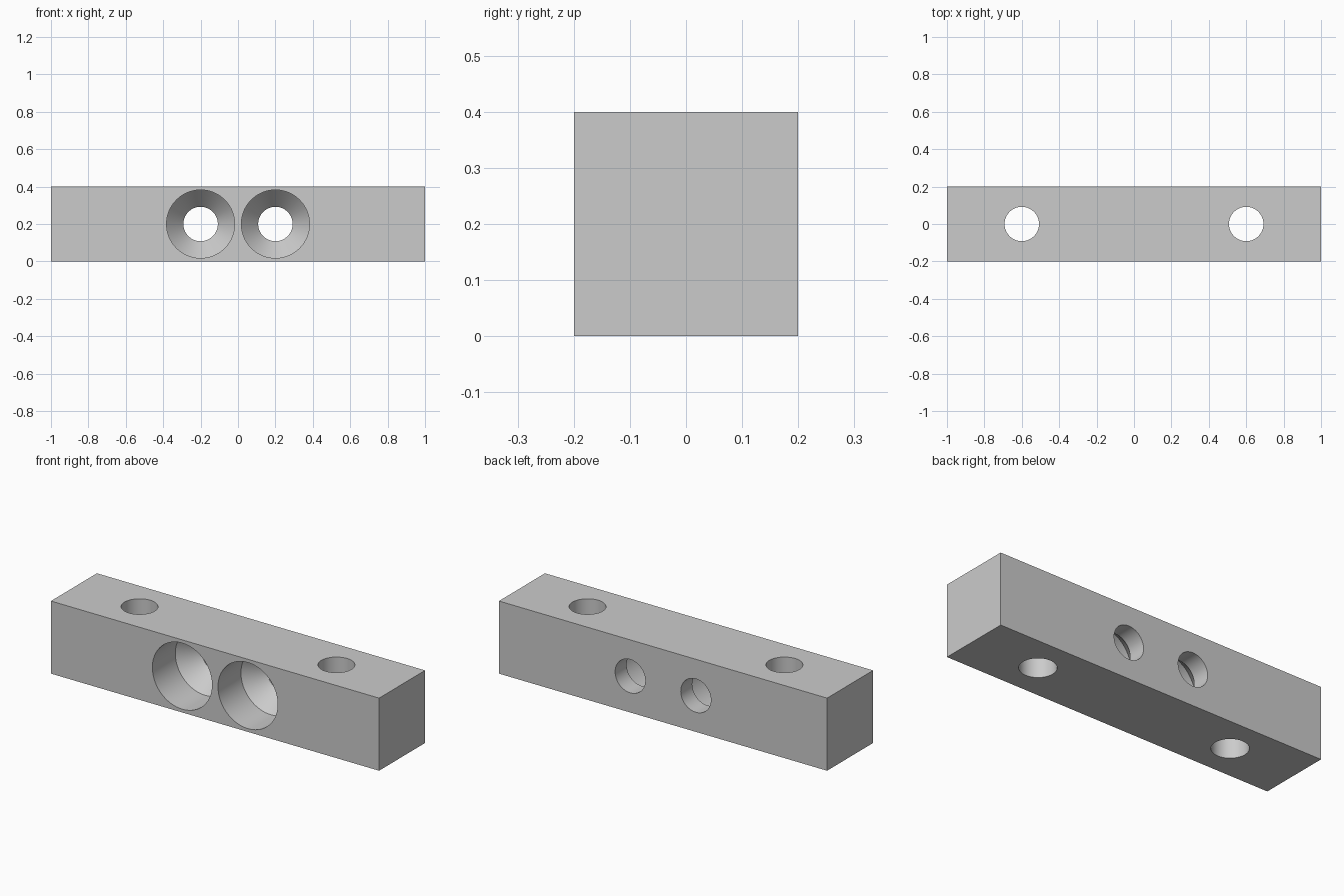
import bpy, bmesh, math
from mathutils import Matrix

old = bpy.data.objects.get("Cube")
if old:
    bpy.data.objects.remove(old, do_unlink=True)

LENGTH, SIDE = 2.0, 0.4
BORE, COUNTERBORE = 0.092, 0.182
SEGMENTS = 96

grey = bpy.data.materials.new("light_grey")
grey.use_nodes = True
colour = (0.6, 0.6, 0.6, 1)
grey.diffuse_color = colour
grey.node_tree.nodes["Principled BSDF"].inputs["Base Color"].default_value = colour


def lathe_cutter(name, profile, matrix):
    """Closed solid turned about its local z axis from (radius, height) points."""
    bm = bmesh.new()
    rings = []
    for r, h in profile:
        angles = [2 * math.pi * i / SEGMENTS for i in range(SEGMENTS)]
        rings.append([bm.verts.new((r * math.cos(a), r * math.sin(a), h)) for a in angles])
    for low, high in zip(rings, rings[1:]):
        for i in range(SEGMENTS):
            j = (i + 1) % SEGMENTS
            bm.faces.new((low[i], low[j], high[j], high[i]))
    bm.faces.new(rings[0][::-1])
    bm.faces.new(rings[-1])
    bmesh.ops.recalc_face_normals(bm, faces=bm.faces)
    mesh = bpy.data.meshes.new(name)
    bm.to_mesh(mesh)
    bm.free()
    mesh.materials.append(grey)
    ob = bpy.data.objects.new(name, mesh)
    bpy.context.collection.objects.link(ob)
    ob.matrix_world = matrix
    ob.hide_render = True
    return ob


# Square bar
bpy.ops.mesh.primitive_cube_add(size=1, location=(0, 0, SIDE / 2))
bar = bpy.context.object
bar.name = "mounting_bar"
bar.scale = (LENGTH, SIDE, SIDE)
bpy.ops.object.transform_apply(location=False, rotation=False, scale=True)
bar.data.materials.append(grey)

# Plain vertical holes near the ends, conical-bottomed counterbores in the middle
plain = [(BORE, -0.3), (BORE, 0.3)]
stepped = [(COUNTERBORE, -0.3), (COUNTERBORE, 0), (BORE, 0.1), (BORE, 0.3)]
along_y = Matrix.Rotation(-math.pi / 2, 4, "X")
cutters = []
for side, s in (("left", 1), ("right", -1)):
    cutters.append(lathe_cutter(side + "_vertical_hole", plain,
                                Matrix.Translation((0.6 * s, 0, SIDE / 2))))
    cutters.append(lathe_cutter(side + "_counterbored_hole", stepped,
                                Matrix.Translation((0.2 * s, 0, SIDE / 2)) @ along_y))

bpy.ops.object.select_all(action="DESELECT")
bar.select_set(True)
bpy.context.view_layer.objects.active = bar
for cutter in cutters:
    cut = bar.modifiers.new(cutter.name, "BOOLEAN")
    cut.operation = "DIFFERENCE"
    cut.solver = "EXACT"
    cut.object = cutter
    bpy.ops.object.modifier_apply(modifier=cut.name)
for cutter in cutters:
    bpy.data.objects.remove(cutter, do_unlink=True)

# Smooth bores with crisp rims
bpy.ops.object.shade_smooth_by_angle(angle=math.radians(30))
